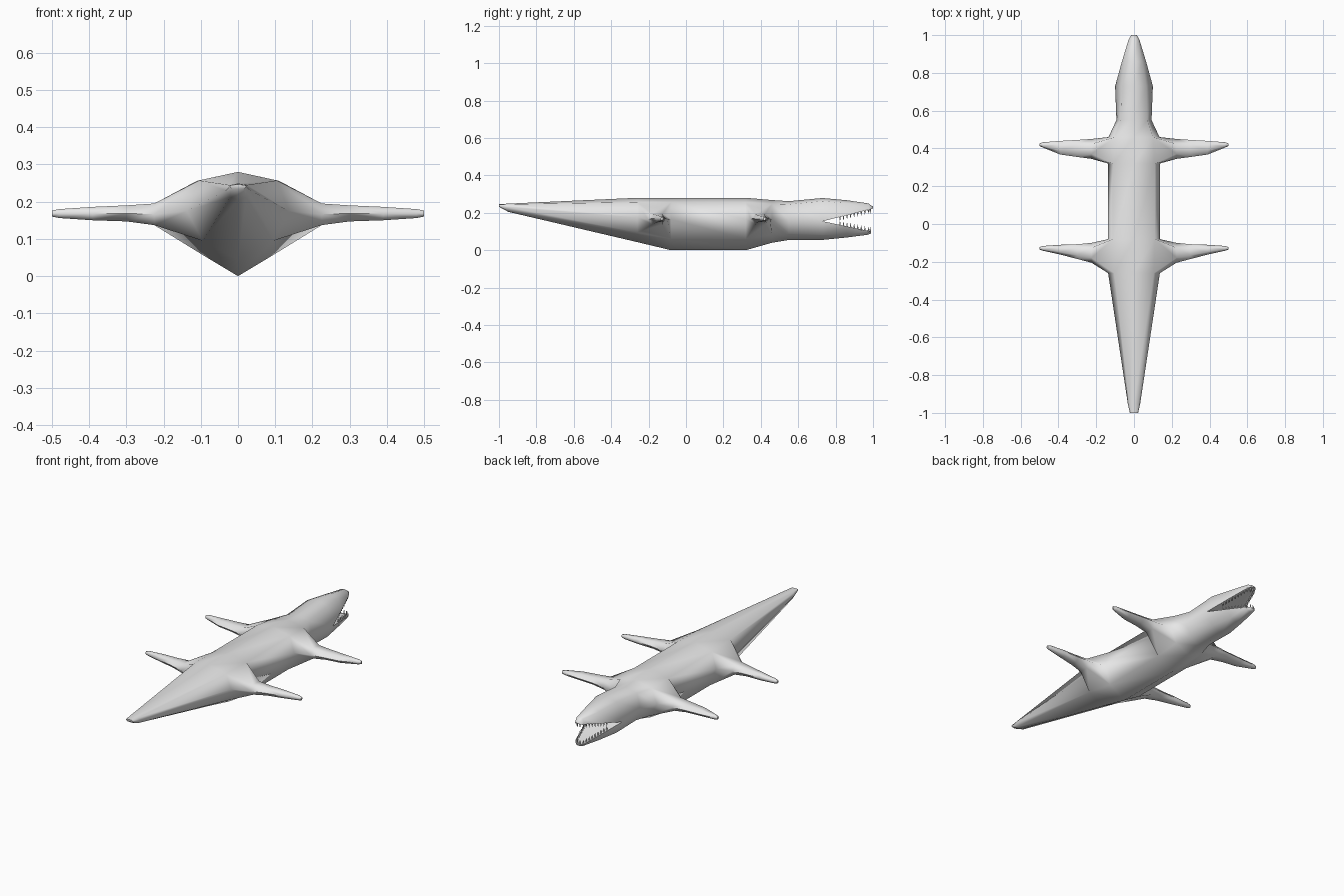
import bpy, bmesh, math
from mathutils import Matrix, Vector

if "Cube" in bpy.data.objects:
    bpy.data.objects.remove(bpy.data.objects["Cube"])

grey = bpy.data.materials.new("skin grey")
grey.diffuse_color = (0.8, 0.8, 0.8, 1)
grey.use_nodes = True
grey.node_tree.nodes["Principled BSDF"].inputs["Base Color"].default_value = grey.diffuse_color


def finish(bm, name, angle):
    bmesh.ops.recalc_face_normals(bm, faces=bm.faces)
    mesh = bpy.data.meshes.new(name)
    bm.to_mesh(mesh)
    bm.free()
    mesh.materials.append(grey)
    ob = bpy.data.objects.new(name, mesh)
    bpy.context.collection.objects.link(ob)
    bpy.ops.object.select_all(action='DESELECT')
    ob.select_set(True)
    bpy.context.view_layer.objects.active = ob
    bpy.ops.object.shade_smooth_by_angle(angle=math.radians(angle))


bm = bmesh.new()


def loop(points):
    return [bm.verts.new(p) for p in points]


def bridge(a, b, skip=()):
    n = len(a)
    for i in range(n):
        if i not in skip:
            j = (i + 1) % n
            bm.faces.new((a[i], a[j], b[j], b[i]))


# Body cross-sections: y, top z, shoulder (x, z), side (x, z), belly (x, z), bottom z
sections = [
    (-1.00, .246, (.018, .245), (.022, .240), (.014, .234), .232),
    (-.95, .249, (.025, .245), (.033, .230), (.022, .212), .205),
    (-.26, .280, (.105, .257), (.137, .175), (.095, .095), .043),
    (-.08, .280, (.110, .256), (.137, .165), (.100, .060), .000),
    (.32, .280, (.110, .256), (.137, .165), (.100, .060), .000),
    (.46, .268, (.100, .248), (.135, .165), (.090, .085), .040),
    (.55, .262, (.070, .245), (.093, .160), (.065, .088), .055),
    (.73, .279, (.065, .262), (.100, .155), (.062, .082), .055),
]
rings = []
for y, top, u, s, l, bot in sections:
    right = [(x, y, z) for x, z in (u, s, l)]
    left = [(-x, y, z) for x, z in (l, s, u)]
    rings.append(loop([(0, y, top)] + right + [(0, y, bot)] + left))

# Body skin, left open where the flippers grow out
flipper_gaps = (2, 4)
for i in range(len(rings) - 1):
    bridge(rings[i], rings[i + 1], (1, 2, 5, 6) if i in flipper_gaps else ())
bm.faces.new(rings[0])

# Flippers: x, back y, front y, low z, high z
rear = [(.225, -.205, -.100, .137, .195), (.30, -.185, -.107, .147, .190),
        (.39, -.162, -.110, .150, .186), (.48, -.142, -.116, .156, .180),
        (.50, -.136, -.122, .160, .176)]
front = [(.225, .345, .450, .137, .195), (.30, .355, .445, .147, .190),
         (.39, .368, .440, .150, .186), (.48, .404, .433, .156, .180),
         (.50, .413, .427, .160, .176)]
for i, stations in zip(flipper_gaps, (rear, front)):
    a, b = rings[i], rings[i + 1]
    for side, (u, s, l) in ((1, (1, 2, 3)), (-1, (7, 6, 5))):
        prev = [a[u], a[s], a[l], b[l], b[s], b[u]]
        for x, y0, y1, lo, hi in stations:
            x, mid, q = x * side, (lo + hi) / 2, (y1 - y0) * .25
            cur = loop([(x, y0 + q, hi), (x, y0, mid), (x, y0 + q, lo),
                        (x, y1 - q, lo), (x, y1, mid), (x, y1 - q, hi)])
            bridge(prev, cur)
            prev = cur
        bm.faces.new(prev)

# Open jaws: y, ridge z, flank (x, z), lip (x, z); palate height offset
throat = bm.verts.new((0, .73, .155))
r = rings[-1]
upper = [(.86, .267, (.044, .251), (.064, .187)),
         (.975, .250, (.020, .244), (.029, .216)),
         (1.00, .232, (.010, .230), (.015, .222))]
lower = [(.86, .068, (.040, .083), (.064, .127)),
         (.975, .083, (.020, .088), (.029, .103)),
         (.99, .090, (.010, .092), (.015, .100))]
for stations, start, inset in (
        (upper, [r[0], r[1], r[2], throat, r[6], r[7]], .008),
        (lower, [r[4], r[3], r[2], throat, r[6], r[5]], -.008)):
    prev = start
    for y, ridge, f, p in stations:
        cur = loop([(0, y, ridge), (f[0], y, f[1]), (p[0], y, p[1]),
                    (0, y, p[1] + inset * p[0] / .064),
                    (-p[0], y, p[1]), (-f[0], y, f[1])])
        bridge(prev, cur)
        prev = cur
    bm.faces.new(prev)
finish(bm, "body", 70)


# Teeth: small cones along each lip
def teeth(name, tip_z, direction):
    tb = bmesh.new()
    corner, tip = Vector((.1, .73, .155)), Vector((.029, .975, tip_z))
    spots = []
    for k in range(9):
        p = corner.lerp(tip, .38 + .62 * k / 8)
        spots += [(s * (p.x - .006), p.y, p.z) for s in (1, -1)]
    spots += [(s * .008, .985, tip_z) for s in (1, -1)]
    for x, y, z in spots:
        m = Matrix.Translation((x, y, z + direction * .008))
        if direction < 0:
            m = m @ Matrix.Rotation(math.pi, 4, 'X')
        bmesh.ops.create_cone(tb, cap_ends=True, segments=6, radius1=.005,
                              radius2=.0008, depth=.026, matrix=m)
    finish(tb, name, 70)


teeth("upper_teeth", .216, -1)
teeth("lower_teeth", .103, 1)
